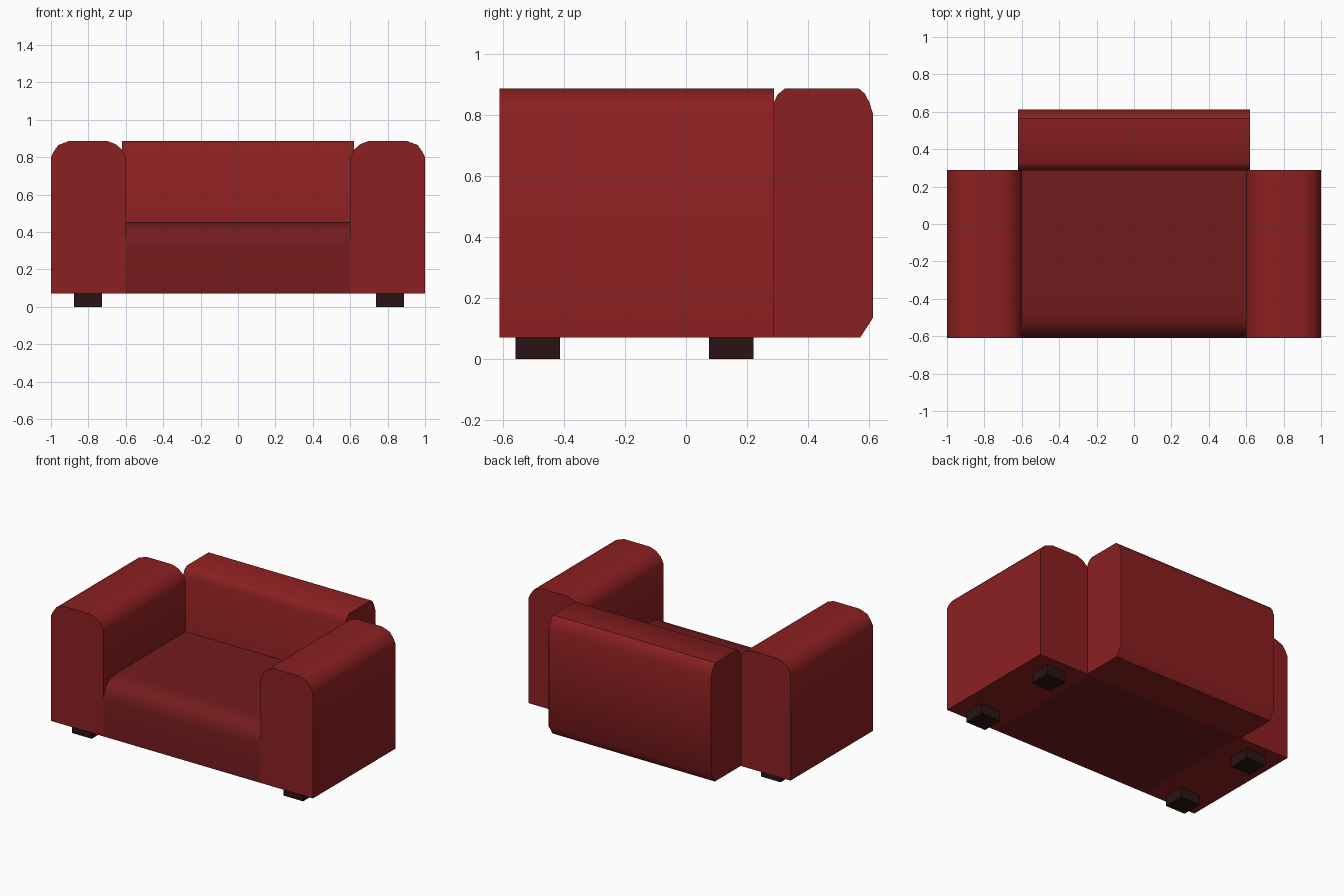
import bpy, bmesh, math
from mathutils import Vector

if "Cube" in bpy.data.objects:
    bpy.data.objects.remove(bpy.data.objects["Cube"])


def material(name, color):
    m = bpy.data.materials.new(name)
    m.diffuse_color = (*color, 1)
    m.use_nodes = True
    m.node_tree.nodes["Principled BSDF"].inputs["Base Color"].default_value = m.diffuse_color
    return m


red = material("red_fabric", (0.26, 0.014, 0.015))
seat_red = material("seat_fabric", (0.17, 0.011, 0.012))
dark = material("dark_wood", (0.022, 0.007, 0.006))


def prism(name, profile, axis, start, end, mat):
    """Extrude a closed profile along x (profile is y,z) or y (profile is x,z)."""
    bm = bmesh.new()
    if axis == "x":
        verts = [bm.verts.new((start, a, z)) for a, z in profile]
        move = Vector((end - start, 0, 0))
    else:
        verts = [bm.verts.new((a, start, z)) for a, z in profile]
        move = Vector((0, end - start, 0))
    face = bm.faces.new(verts)
    new = bmesh.ops.extrude_face_region(bm, geom=[face], use_keep_orig=True)["geom"]
    bmesh.ops.translate(bm, vec=move, verts=[g for g in new if isinstance(g, bmesh.types.BMVert)])
    bmesh.ops.recalc_face_normals(bm, faces=bm.faces)
    mesh = bpy.data.meshes.new(name)
    bm.to_mesh(mesh)
    bm.free()
    obj = bpy.data.objects.new(name, mesh)
    bpy.context.collection.objects.link(obj)
    mesh.materials.append(mat)
    bpy.ops.object.select_all(action="DESELECT")
    obj.select_set(True)
    bpy.context.view_layer.objects.active = obj
    bpy.ops.object.shade_smooth_by_angle(angle=math.radians(40))
    return obj


# Arms: block with a rounded top, mirrored to the other side
arm = prism("arms", [(0.6, 0.07), (1.0, 0.07), (1.0, 0.80), (0.985, 0.83), (0.96, 0.865),
                     (0.90, 0.887), (0.70, 0.887), (0.655, 0.87), (0.62, 0.84), (0.6, 0.80)],
            "y", -0.61, 0.288, red)
arm.modifiers.new("mirror", "MIRROR")

# Seat: flush with the arm fronts, rolled front edge
prism("seat", [(-0.61, 0.07), (-0.61, 0.33), (-0.60, 0.375), (-0.575, 0.415), (-0.53, 0.443),
               (-0.45, 0.452), (0.288, 0.452), (0.288, 0.07)], "x", -0.6, 0.6, seat_red)

# Backrest: rounded top, chamfered lower rear edge
prism("backrest", [(0.286, 0.07), (0.286, 0.837), (0.30, 0.867), (0.325, 0.887), (0.565, 0.887),
                   (0.585, 0.87), (0.60, 0.842), (0.612, 0.805), (0.612, 0.135), (0.57, 0.07)],
      "x", -0.62, 0.62, red)

# Feet: four square blocks
for side, x in (("left", -0.802), ("right", 0.813)):
    for end, y in (("front", -0.485), ("rear", 0.148)):
        prism(f"{end}_{side}_foot",
              [(x - 0.075, 0), (x + 0.075, 0), (x + 0.075, 0.07), (x - 0.075, 0.07)],
              "y", y - 0.073, y + 0.073, dark)
